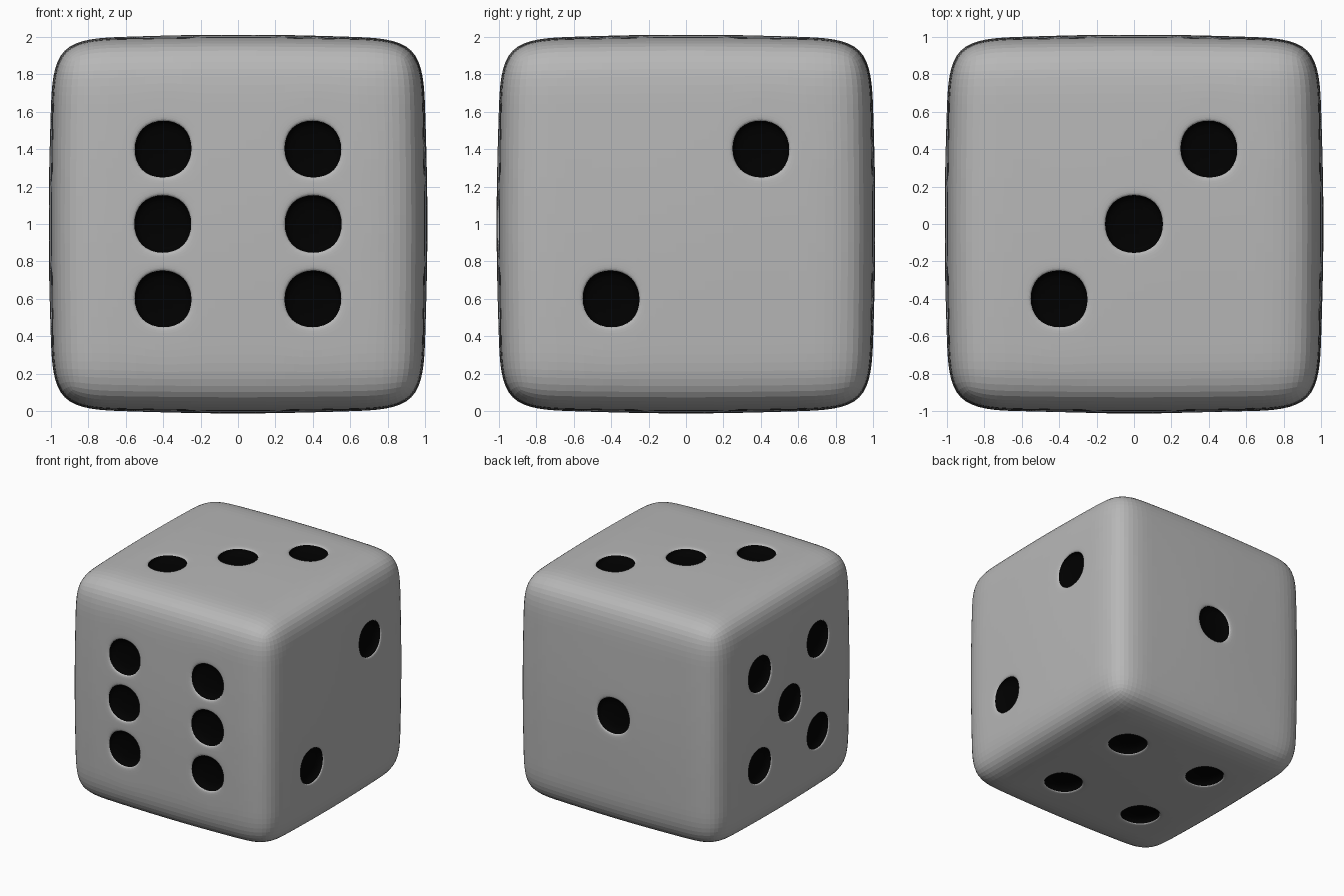
import bpy, bmesh
from mathutils import Vector

if "Cube" in bpy.data.objects:
    bpy.data.objects.remove(bpy.data.objects["Cube"])

CELL = 0.4        # five cells per side
RIM = 0.04        # flat rim left around each pip
DEPTH = 0.07      # pip depth

# Pip cells per side: outward normal -> list of (x, y, z) offsets in cells
PIPS = {
    (0, -1, 0): [(x, 0, z) for x in (-1, 1) for z in (-1, 0, 1)],                # front: six
    (0, 1, 0): [(0, 0, 0)],                                                     # back: one
    (1, 0, 0): [(0, -1, -1), (0, 1, 1)],                                        # right: two
    (-1, 0, 0): [(0, 0, 0)] + [(0, y, z) for y in (-1, 1) for z in (-1, 1)],     # left: five
    (0, 0, 1): [(-1, -1, 0), (0, 0, 0), (1, 1, 0)],                             # top: three
    (0, 0, -1): [(x, y, 0) for x in (-1, 1) for y in (-1, 1)],                   # bottom: four
}

# Cube split into 5 x 5 cells per side
bm = bmesh.new()
bmesh.ops.create_cube(bm, size=2)
bmesh.ops.subdivide_edges(bm, edges=bm.edges[:], cuts=4, use_grid_fill=True)
bm.normal_update()

# Pip cells: inset a rim, then sink the middle
centres = [Vector(n) + Vector(c) * CELL for n, cells in PIPS.items() for c in cells]
pips = [f for f in bm.faces
        if any((f.calc_center_median() - c).length < 0.05 for c in centres)]
bmesh.ops.inset_individual(bm, faces=pips, thickness=RIM, use_even_offset=True)
walls = bmesh.ops.inset_individual(bm, faces=pips, thickness=0, depth=-DEPTH)["faces"]
for f in pips + walls:
    f.material_index = 1

mesh = bpy.data.meshes.new("die")
bm.to_mesh(mesh)
bm.free()
die = bpy.data.objects.new("die", mesh)
die.location.z = 1
bpy.context.collection.objects.link(die)

# Grey body and black pips
for name, shade in (("body_grey", 0.475), ("pip_black", 0.0)):
    mat = bpy.data.materials.new(name)
    mat.diffuse_color = (shade, shade, shade, 1)
    mat.use_nodes = True
    mat.node_tree.nodes["Principled BSDF"].inputs["Base Color"].default_value = mat.diffuse_color
    mesh.materials.append(mat)

# Rounds the cube and the pips
sub = die.modifiers.new("rounding", "SUBSURF")
sub.levels = sub.render_levels = 3

# Slight bulge: pulls the corners in towards a unit sphere
bulge = die.modifiers.new("bulge", "CAST")
bulge.cast_type = 'SPHERE'
bulge.factor = 0.07
bulge.size = 1
